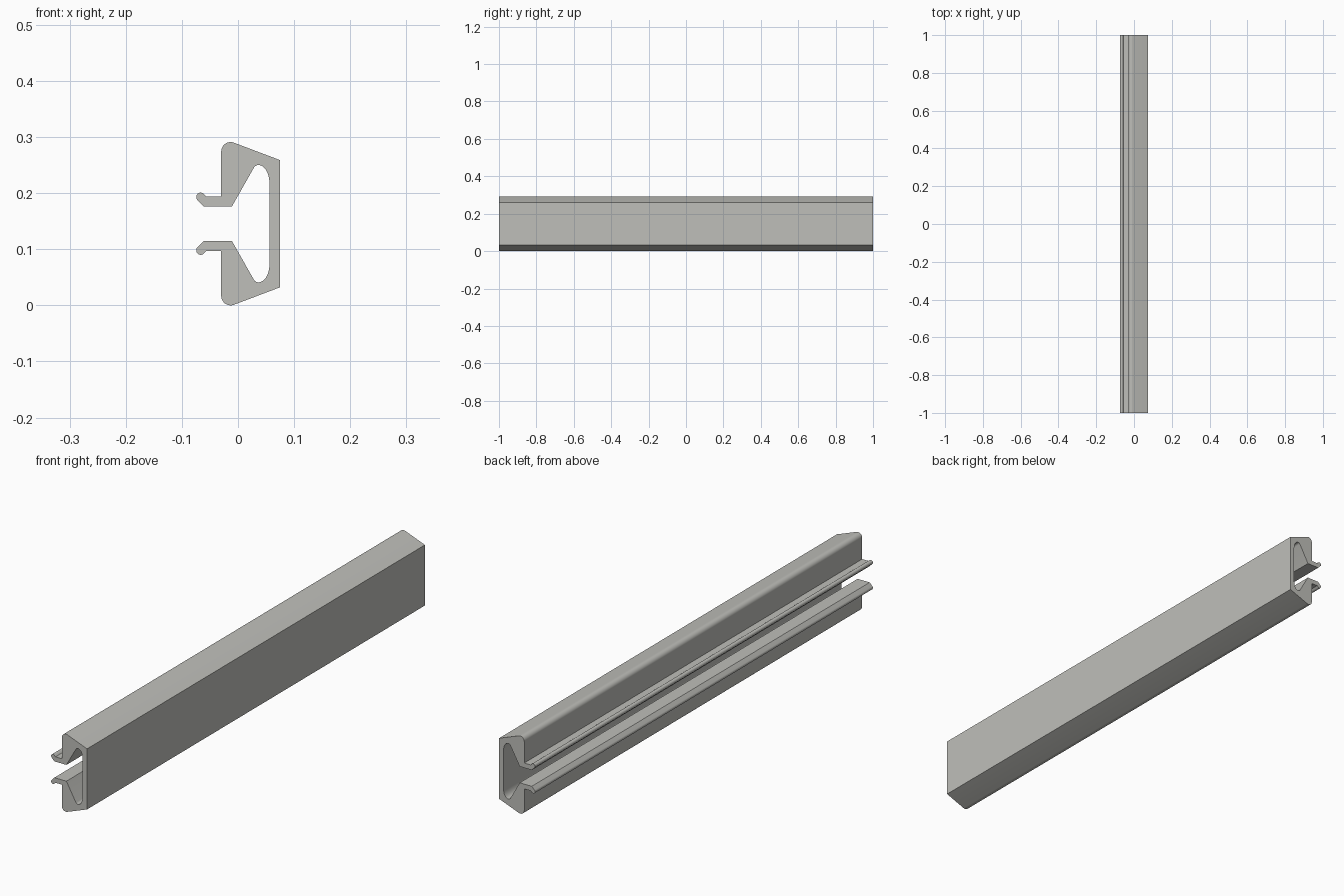
import bpy, bmesh, math

if "Cube" in bpy.data.objects:
    bpy.data.objects.remove(bpy.data.objects["Cube"])

MID = 0.1455      # height of the symmetry plane
HALF_LENGTH = 1.0


def arc(cx, cz, rx, rz, start, end, steps):
    """Points on an elliptical arc, angles in degrees."""
    angles = [math.radians(start + (end - start) * i / steps) for i in range(steps + 1)]
    return [(cx + rx * math.cos(a), cz + rz * math.sin(a)) for a in angles]


# Upper half of the cross-section, from the outer wall round to the inner wall
upper = [(0.0745, 0.259)]
upper += arc(-0.0132, 0.2743, 0.0167, 0.0167, 69, 180, 10)       # rounded shoulder
upper += [(-0.0299, 0.194), (-0.0565, 0.194)]                    # lip, outer side
upper += arc(-0.0665, 0.193, 0.008, 0.008, 45, 225, 10)          # lip bead
upper += [(-0.061, 0.176), (-0.011, 0.176)]                      # lip, inner side
upper += arc(0.0365, 0.2405, 0.0095, 0.0095, 150, 90, 5)         # channel crown
upper += arc(0.0365, 0.218, 0.0195, 0.032, 90, 0, 10)[1:]        # channel side

# Mirror to close the profile
profile = upper + [(x, 2 * MID - z) for x, z in reversed(upper)]

# Extrude the profile along y
bm = bmesh.new()
face = bm.faces.new([bm.verts.new((x, -HALF_LENGTH, z)) for x, z in profile])
result = bmesh.ops.extrude_face_region(bm, geom=[face], use_keep_orig=True)
moved = [g for g in result["geom"] if isinstance(g, bmesh.types.BMVert)]
bmesh.ops.translate(bm, verts=moved, vec=(0, 2 * HALF_LENGTH, 0))
bmesh.ops.recalc_face_normals(bm, faces=bm.faces)
mesh = bpy.data.meshes.new("rail_profile")
bm.to_mesh(mesh)
bm.free()

# Plain grey finish
grey = bpy.data.materials.new("warm_grey")
grey.diffuse_color = (0.52, 0.52, 0.49, 1)
grey.use_nodes = True
grey.node_tree.nodes["Principled BSDF"].inputs["Base Color"].default_value = grey.diffuse_color
mesh.materials.append(grey)

rail = bpy.data.objects.new("clip_rail", mesh)
bpy.context.collection.objects.link(rail)
bpy.context.view_layer.objects.active = rail
rail.select_set(True)
bpy.ops.object.shade_smooth_by_angle(angle=math.radians(30))
